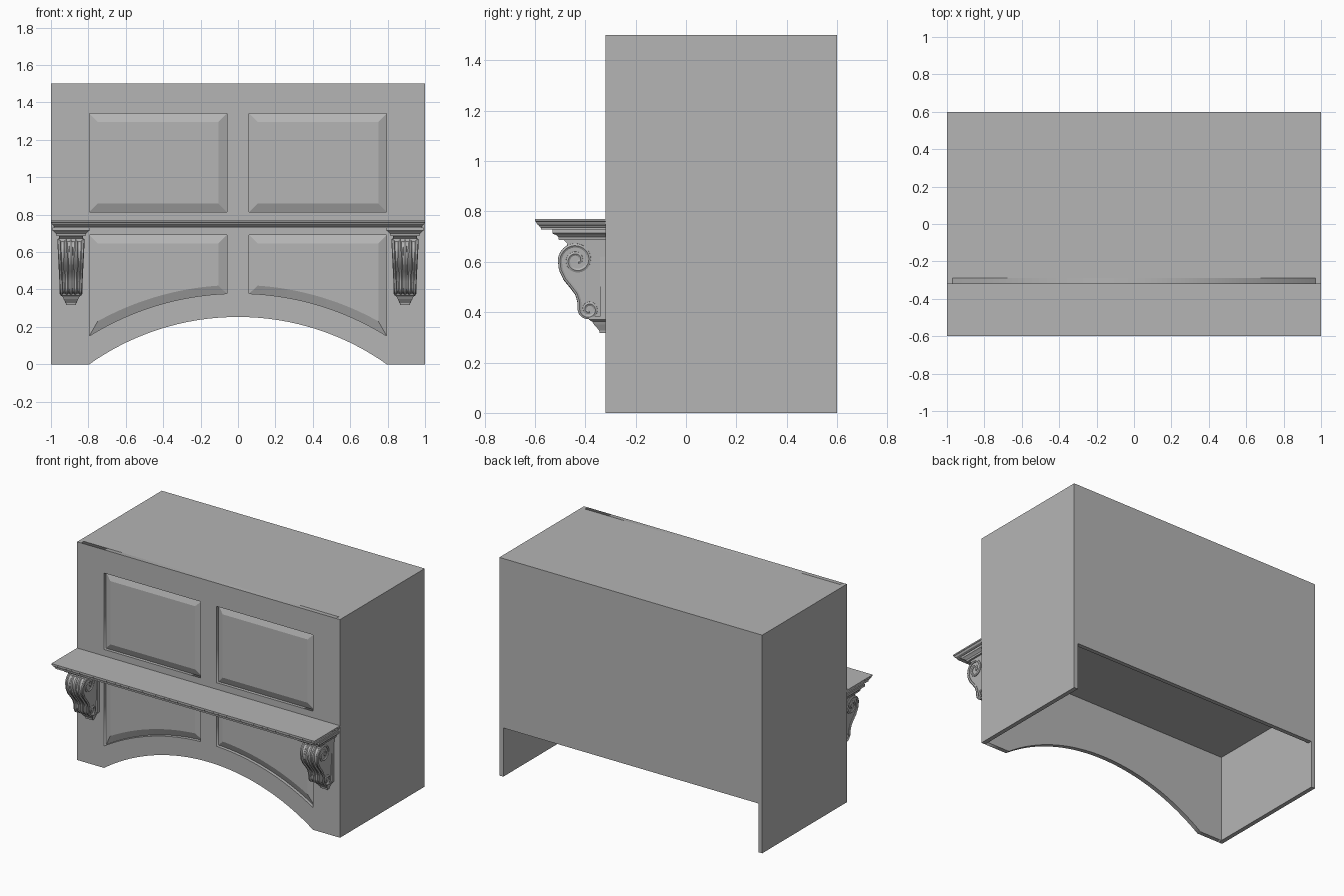
import bpy, bmesh, math

if "Cube" in bpy.data.objects:
    bpy.data.objects.remove(bpy.data.objects["Cube"])

gray = bpy.data.materials.new("warm_gray")
gray.diffuse_color = (0.46, 0.46, 0.46, 1)
gray.use_nodes = True
gray.node_tree.nodes["Principled BSDF"].inputs["Base Color"].default_value = gray.diffuse_color
FRONT, BACK, T = -0.32, 0.60, 0.03      # front plane, back plane, board thickness
ARCH_Z, ARCH_R = -1.123, 1.376          # arch centre height and radius


def loft(name, loops, smooth=False):
    """Bridge matching closed loops and cap both ends."""
    bm = bmesh.new()
    rings = [[bm.verts.new(p) for p in loop] for loop in loops]
    n = len(rings[0])
    for a, b in zip(rings, rings[1:]):
        for i in range(n):
            j = (i + 1) % n
            bm.faces.new((a[i], a[j], b[j], b[i]))
    bm.faces.new(rings[0][::-1])
    bm.faces.new(rings[-1])
    bmesh.ops.recalc_face_normals(bm, faces=bm.faces)
    mesh = bpy.data.meshes.new(name)
    bm.to_mesh(mesh)
    bm.free()
    return add(name, mesh, smooth)


def add(name, mesh, smooth=False):
    mesh.materials.clear()
    mesh.materials.append(gray)
    ob = bpy.data.objects.new(name, mesh)
    bpy.context.collection.objects.link(ob)
    if smooth:
        bpy.ops.object.select_all(action='DESELECT')
        ob.select_set(True)
        bpy.context.view_layer.objects.active = ob
        bpy.ops.object.shade_smooth_by_angle(angle=math.radians(35))
    return ob


def rect(x0, x1, y0, y1, z):
    return [(x0, y0, z), (x1, y0, z), (x1, y1, z), (x0, y1, z)]


def box(name, x0, x1, y0, y1, z0, z1):
    return loft(name, [rect(x0, x1, y0, y1, z0), rect(x0, x1, y0, y1, z1)])


def curve_mesh(name, splines, smooth=False, radii=None, **settings):
    """Turn poly splines into a mesh object."""
    cu = bpy.data.curves.new(name, 'CURVE')
    for key, value in settings.items():
        setattr(cu, key, value)
    for pts in splines:
        sp = cu.splines.new('POLY')
        sp.points.add(len(pts) - 1)
        for i, p in enumerate(pts):
            sp.points[i].co = (*p, 1)
            if radii:
                sp.points[i].radius = radii[i]
        sp.use_cyclic_u = settings.get("dimensions") == '2D'
    tmp = bpy.data.objects.new(name + "_path", cu)
    bpy.context.collection.objects.link(tmp)
    dg = bpy.context.evaluated_depsgraph_get()
    mesh = bpy.data.meshes.new_from_object(tmp.evaluated_get(dg))
    bpy.data.objects.remove(tmp)
    return add(name, mesh, smooth)


def arc(x, r):
    return ARCH_Z + math.sqrt(r * r - x * x)


def panel_outline(s, upper, inset):
    """Panel outline in (x, z); lower panels follow the arch."""
    x0, x1 = 0.06 + inset, 0.795 - inset
    top = (1.34 if upper else 0.692) - inset
    if upper:
        base = [(x0, 0.815 + inset), (x1, 0.815 + inset)]
    else:
        xs = [x0 + (x1 - x0) * i / 16 for i in range(17)]
        base = [(x, arc(x, 1.502 + inset)) for x in xs]
    return [(s * x, z) for x, z in base + [(x1, top), (x0, top)]]


# Cabinet shell
for s, side in ((1, "right"), (-1, "left")):
    x0, x1 = sorted((s, s * (1 - T)))
    box(side + "_side_board", x0, x1, FRONT, BACK, 0, 1.5)
inner = 1 - T
box("back_board", -inner, inner, BACK - T, BACK, 0.335, 1.5)
box("top_board", -inner, inner, FRONT + T, BACK - T, 1.5 - T, 1.5)
box("inner_ceiling", -inner, inner, FRONT + T, BACK - T, 0.61, 0.64)

# Front frame with arched bottom and four openings
arch = [(x, arc(x, ARCH_R)) for x in (-0.795 + 1.59 * i / 40 for i in range(41))]
arch[0], arch[-1] = (-0.795, 0), (0.795, 0)
outer = [(-inner, 0)] + arch + [(inner, 0), (inner, 1.5), (-inner, 1.5)]
panels = [(s, up) for s in (-1, 1) for up in (True, False)]
outlines = [outer] + [panel_outline(s, up, 0) for s, up in panels]
frame = curve_mesh("front_frame", [[(x, z, 0) for x, z in o] for o in outlines],
                   dimensions='2D', fill_mode='BOTH', extrude=T / 2)
frame.rotation_euler.x = math.pi / 2
frame.location.y = FRONT + T / 2

# Raised panels set into the openings
for s, up in panels:
    steps = [(0, FRONT + T), (0, FRONT + 0.022), (0.045, FRONT + 0.004)]
    loft("upper_panel" if up else "lower_panel",
         [[(x, y, z) for x, z in panel_outline(s, up, d)] for d, y in steps])

# Moulded shelf
shelf = [(0, 0.77), (0, 0.761), (0.005, 0.758), (0.006, 0.753), (0.010, 0.748),
         (0.017, 0.744), (0.019, 0.738), (0.024, 0.736), (0.024, 0.729)]
loft("shelf", [rect(-1 + d * 0.7, 1 - d * 0.7, -0.60 + d, FRONT, z) for d, z in shelf])


# Bracket scroll path in (y, z): big volute, sweep, small volute
def spiral(cy, cz, r0, r1, a0, a1, n):
    pts = []
    for i in range(n + 1):
        t = i / n
        a, r = a0 + (a1 - a0) * t, r0 + (r1 - r0) * t
        pts.append((cy + r * math.cos(a), cz + r * math.sin(a)))
    return pts


PI = math.pi
big = spiral(-0.435, 0.607, 0.012, 0.066, -2.3 * PI, PI, 44)
sweep = [(-0.497, 0.570), (-0.480, 0.535), (-0.455, 0.505), (-0.433, 0.475), (-0.424, 0.445)]
small = spiral(-0.386, 0.412, 0.037, 0.010, PI, 3.6 * PI, 32)
scroll = big + sweep + small
front_edge = [(-0.470, 0.672)] + big[-5:] + sweep + small[:7]
body = ([(FRONT, 0.69), (-0.49, 0.69)] + front_edge
        + [(-0.37, 0.372), (FRONT, 0.372)])


def half_width(z):
    return 0.050 + 0.015 * (z - 0.38) / 0.3


for s, side in ((1, "right"), (-1, "left")):
    c = 0.893 * s

    def ring(w, y, z):
        return rect(c - w, c + w, y, FRONT, z)

    # Bracket cap and foot
    cap = [(0.098, -0.53, 0.73), (0.098, -0.53, 0.714), (0.093, -0.526, 0.710),
           (0.088, -0.515, 0.706), (0.080, -0.507, 0.698), (0.078, -0.505, 0.686)]
    loft(side + "_bracket_cap", [ring(*p) for p in cap])
    foot = [(0.058, -0.385, 0.382), (0.058, -0.385, 0.370), (0.045, -0.372, 0.362),
            (0.040, -0.365, 0.350), (0.028, -0.345, 0.328), (0.026, -0.343, 0.317)]
    loft(side + "_bracket_foot", [ring(*p) for p in foot])
    box(side + "_bracket_back", c - 0.062, c + 0.062, -0.342, FRONT, 0.375, 0.65)

    # Tapered bracket body
    loft(side + "_bracket_body",
         [[(c + k * half_width(z), y, z) for y, z in body] for k in (-1, 1)], True)

    # Scroll bands on both cheeks
    for k in (-1, 1):
        curve_mesh(side + "_scroll",
                   [[(c + k * half_width(z), y, z) for y, z in scroll]], True,
                   dimensions='3D', bevel_depth=0.009, bevel_resolution=1, use_fill_caps=True)

    # Leaf ribs down the front
    n = len(front_edge)
    for k in (-1, 0, 1):
        swell = [0.6 + 0.6 * math.sin(PI * i / (n - 1)) for i in range(n)]
        curve_mesh(side + "_leaf_rib",
                   [[(c + k * 0.45 * half_width(z), y + 0.006, z) for y, z in front_edge]],
                   True, swell, dimensions='3D', bevel_depth=0.012,
                   bevel_resolution=2, use_fill_caps=True)
